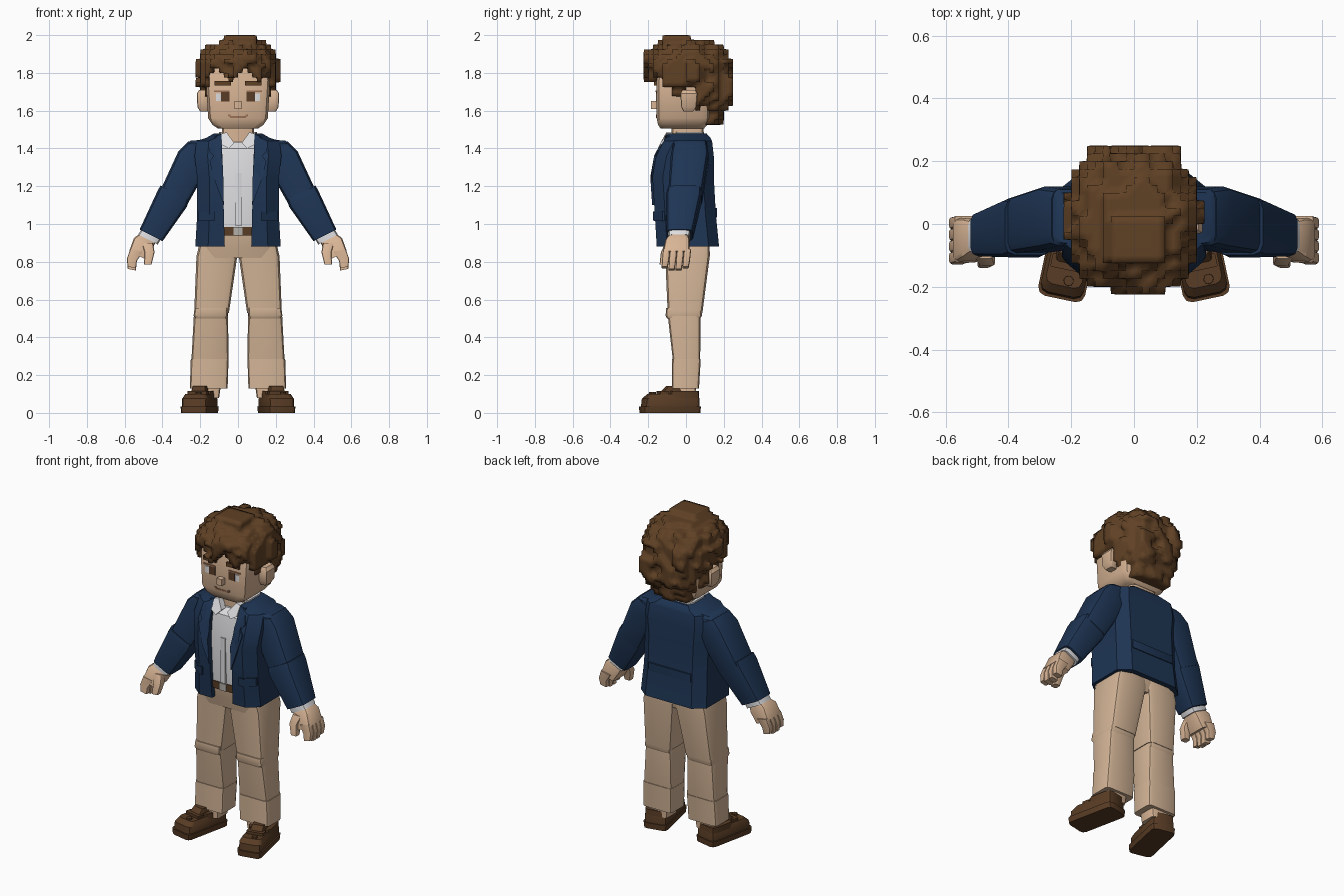
import bpy, bmesh, math
from mathutils import Vector, noise

if "Cube" in bpy.data.objects:
    bpy.data.objects.remove(bpy.data.objects["Cube"], do_unlink=True)


def material(name, *rgb):
    m = bpy.data.materials.new(name)
    m.use_nodes = True
    m.diffuse_color = (*rgb, 1)
    m.node_tree.nodes["Principled BSDF"].inputs["Base Color"].default_value = (*rgb, 1)
    return m


SKIN = material("skin", .69, .46, .30)
TAN = material("tan trousers", .65, .455, .305)
NAVY = material("navy cloth", .013, .035, .088)
HAIR = material("brown hair", .115, .052, .018)
LEATHER = material("brown leather", .098, .045, .018)
WHITE = material("white cotton", .72, .72, .74)
EYE = material("dark brown eye", .10, .045, .02)
LIP = material("lip", .32, .16, .09)
METAL = material("buckle metal", .45, .43, .40)


def finish(bm, name, *mats, angle=35):
    """Turn a bmesh into a named, shaded object."""
    bmesh.ops.recalc_face_normals(bm, faces=bm.faces)
    mesh = bpy.data.meshes.new(name)
    bm.to_mesh(mesh)
    bm.free()
    for m in mats:
        mesh.materials.append(m)
    obj = bpy.data.objects.new(name, mesh)
    bpy.context.collection.objects.link(obj)
    bpy.ops.object.select_all(action='DESELECT')
    obj.select_set(True)
    bpy.context.view_layer.objects.active = obj
    bpy.ops.object.shade_smooth_by_angle(angle=math.radians(angle))
    return obj


def skin_rings(name, rings, mats, slot=lambda i: 0):
    """Join equal rings of points into a capped solid."""
    bm = bmesh.new()
    rows = [[bm.verts.new(p) for p in ring] for ring in rings]
    n = len(rows[0])
    for a, b in zip(rows, rows[1:]):
        for i in range(n):
            j = (i + 1) % n
            bm.faces.new((a[i], a[j], b[j], b[i])).material_index = slot(i)
    bm.faces.new(rows[0])
    bm.faces.new(rows[-1])
    return finish(bm, name, *mats)


def loft(name, mat, sections, r=.3, side=1, tilt=0):
    """Solid through rounded rectangles given as x, y, z, half width, half depth."""
    t = math.radians(tilt)
    rings = []
    for x, y, z, hx, hy in sections:
        c = r * min(hx, hy)
        ring = []
        for q, (sx, sy) in enumerate(((1, 1), (-1, 1), (-1, -1), (1, -1))):
            for k in range(3):
                a = math.pi * (q / 2 + k / 4)
                u = sx * (hx - c) + c * math.cos(a)
                v = sy * (hy - c) + c * math.sin(a)
                ring.append((side * (x + u * math.cos(t)), y + v, z + u * math.sin(t)))
        rings.append(ring)
    return skin_rings(name, rings, [mat])


def box(name, mat, centre, half, side=1, r=.15):
    x, y, z = centre
    hx, hy, hz = half
    return loft(name, mat, [(x, y, z - hz, hx, hy), (x, y, z + hz, hx, hy)], r, side)


# Jacket: open C-shaped shell; rows hold z, half width, front y, back y, half gap
COAT = [(.88, .226, -.155, .175, .07), (1.05, .216, -.165, .158, .075),
        (1.25, .217, -.178, .147, .078), (1.36, .23, -.158, .147, .085),
        (1.44, .22, -.118, .138, .09), (1.455, .17, -.11, .13, .09), (1.478, .13, -.092, .11, .09)]
CORNER = .055   # depth of the slanted corners; their width is 0.3 of the half width


def coat_ring(z, hx, y0, y1, gap):
    def half(t):
        w, c = hx - t, hx * .3
        return [(gap, y0 + t), (max(gap, w - c), y0 + t), (w, y0 + CORNER),
                (w, y1 - CORNER), (max(gap, w - c), y1 - t)]
    def arc(t):
        h = half(t)
        return h + [(-x, y) for x, y in reversed(h)]
    return [(x, y, z) for x, y in arc(0) + arc(.03)[::-1]]


def coat_front(x, z):
    for a, b in zip(COAT, COAT[1:]):
        if z <= b[0]:
            f = (z - a[0]) / (b[0] - a[0])
            hx, y = (a[i] + (b[i] - a[i]) * f for i in (1, 2))
            return y + CORNER * max(0, (x - hx * .7) / (hx * .3))
    return COAT[-1][2]


skin_rings("jacket_body", [coat_ring(*row) for row in COAT], [NAVY, LEATHER],
           lambda i: 1 if 10 <= i <= 18 else 0)
box("jacket_back_band", NAVY, (0, .155, 1.06), (.145, .01, .025))

# Shirt, belt and hips
loft("shirt", WHITE, [(0, -.01, .98, .165, .13), (0, -.02, 1.25, .16, .13),
                      (0, -.01, 1.4, .14, .115), (0, .005, 1.435, .12, .095)])
box("shirt_placket", WHITE, (.003, -.146, 1.13), (.016, .008, .14))
loft("collar_band", WHITE, [(0, .02, 1.42, .105, .08), (0, .02, 1.487, .1, .075)])
loft("belt", LEATHER, [(0, 0, .94, .175, .145), (0, 0, .985, .175, .145)])
box("belt_buckle", METAL, (0, -.147, .963), (.024, .005, .022))
loft("hips", TAN, [(0, 0, .82, .15, .112), (0, 0, .88, .19, .12), (0, 0, .95, .18, .13)])

# Neck and head
loft("neck", SKIN, [(0, .008, 1.42, .085, .085), (0, .008, 1.56, .085, .085)])
loft("head", SKIN, [(0, -.02, 1.505, .105, .115), (0, -.018, 1.525, .135, .13),
                    (0, -.015, 1.56, .158, .14), (0, -.015, 1.76, .17, .14),
                    (0, 0, 1.88, .15, .13)])
box("nose", SKIN, (0, -.168, 1.63), (.018, .018, .02))
box("mouth", LIP, (0, -.154, 1.567), (.043, .004, .005))

for side, tag in ((1, "left"), (-1, "right")):
    # Face details
    box(tag + "_iris", EYE, (.067, -.156, 1.675), (.022, .004, .026), side)
    box(tag + "_eye_white", WHITE, (.103, -.155, 1.672), (.014, .004, .02), side)
    box(tag + "_eyelid", LIP, (.086, -.157, 1.703), (.04, .004, .004), side)
    box(tag + "_eyebrow", HAIR, (.08, -.16, 1.745), (.044, .01, .012), side)
    box(tag + "_mouth_corner", LIP, (.046, -.154, 1.574), (.006, .004, .005), side)
    loft(tag + "_ear", SKIN, [(.18, .012, 1.595, .02, .025), (.187, .015, 1.62, .028, .04),
                              (.19, .015, 1.69, .028, .045), (.185, .015, 1.71, .02, .035)],
         .3, side)

    # Collar, lapel and pocket as plates lying on the chest
    def plate(name, mat, outline, lift, thick):
        rings = [[(side * x, coat_front(x, z) - d, z) for x, z in outline]
                 for d in (lift, lift + thick)]
        skin_rings(tag + name, rings, [mat])
    plate("_shirt_collar", WHITE, [(.02, 1.43), (.05, 1.4), (.088, 1.42), (.088, 1.478), (.06, 1.485)], -.03, .042)
    plate("_lapel", NAVY, [(.088, 1.475), (.12, 1.465), (.155, 1.39), (.13, 1.36), (.15, 1.33),
                           (.12, 1.22), (.075, 1.1), (.078, 1.25)], -.005, .016)
    plate("_pocket_flap", NAVY, [(.125, 1.015), (.152, 1.015), (.212, 1.015),
                                 (.212, 1.065), (.152, 1.065), (.125, 1.065)], -.005, .015)

    # Sleeves, cuff and hand
    loft(tag + "_upper_sleeve", NAVY, [(.19, .022, 1.40, .082, .09), (.235, .02, 1.345, .09, .1),
                                       (.345, -.005, 1.13, .08, .09)], .4, side, 27)
    loft(tag + "_shoulder", NAVY, [(.2, .02, 1.35, .065, .088), (.2, .02, 1.43, .07, .09),
                                   (.19, .02, 1.445, .06, .08)], .4, side, -3)
    loft(tag + "_forearm_sleeve", NAVY, [(.335, -.008, 1.165, .085, .09), (.35, -.012, 1.13, .088, .094),
                                         (.46, -.033, .94, .068, .07)], .4, side, 27)
    loft(tag + "_cuff", WHITE, [(.45, -.035, .96, .058, .058), (.477, -.037, .918, .058, .058)], .4, side, 27)
    loft(tag + "_palm", SKIN, [(.475, -.037, .93, .046, .046), (.5, -.045, .9, .057, .064),
                               (.533, -.052, .835, .048, .07)], .35, side, 27)
    for i in range(4):
        y = .008 - i * .037
        drop = .012 * (i in (1, 2))
        loft(f"{tag}_finger_{i + 1}", SKIN,
             [(.537, y, .86, .034, .018), (.562, y - .005, .81, .027, .018),
              (.562, y - .01, .77 - drop, .022, .016)], .4, side, 12)
    loft(tag + "_thumb", SKIN, [(.48, -.085, .9, .03, .025), (.468, -.108, .85, .026, .025),
                                (.478, -.12, .785, .02, .02)], .4, side)

    # Trouser legs with knee fold and hem
    loft(tag + "_thigh", TAN, [(.1, .005, .92, .098, .12), (.112, .008, .83, .108, .118),
                               (.14, -.005, .53, .092, .092)], side=side)
    loft(tag + "_knee_fold", TAN, [(.145, -.012, .5, .085, .088), (.145, -.012, .515, .09, .096),
                                   (.142, -.01, .555, .088, .095)], .25, side)
    loft(tag + "_shin", TAN, [(.143, -.01, .53, .09, .088), (.148, .002, .29, .098, .073),
                              (.15, .002, .27, .095, .07)], side=side)
    loft(tag + "_hem", TAN, [(.15, .002, .285, .1, .076), (.155, -.003, .13, .1, .072)], side=side)
    loft(tag + "_ankle", SKIN, [(.165, -.005, .08, .065, .055), (.16, -.005, .15, .07, .058)], side=side)

    # Shoe, turned outward
    shoe = [
        loft("sole", LEATHER, [(0, 0, 0, .072, .155), (0, 0, .035, .076, .157)], .35),
        loft("upper", LEATHER, [(0, .002, .035, .07, .15), (0, .004, .075, .07, .147),
                                (0, .015, .1, .058, .13)], .4),
        loft("opening", LEATHER, [(0, .07, .07, .068, .08), (0, .07, .115, .068, .078)], .4),
        loft("tongue", LEATHER, [(0, -.005, .08, .045, .07), (0, .02, .142, .036, .035)], .3),
        box("strap", LEATHER, (0, -.04, .1), (.052, .022, .016)),
        loft("button", LEATHER, [(.015, -.095, .08, .018, .018), (.015, -.095, .11, .016, .016)], 1),
    ]
    for part in shoe:
        part.name = f"{tag}_shoe_{part.name}"
        part.location = (side * .203, -.085, 0)
        part.rotation_euler.z = side * math.radians(12)


# Hair: stepped curls grown on a small grid
def in_hair(x, y, z):
    wobble = noise.noise(Vector((x, y, z)) * 14)
    rise = z - 1.82 if z > 1.82 else (1.82 - z) / 2
    crown = (abs(x) / .213) ** 2.4 + (abs(y - .01) / .233) ** 2.4 + (rise / .157) ** 2.4
    hem = 1.72 if abs(x) > .15 else 1.785 + .03 * math.sin(x * 45)
    if y > .04:
        hem = 1.6
    if z > hem and crown < 1 + .3 * wobble:
        return True
    grow = min(1, (z - 1.52) / .14)
    if 1.525 < z < 1.87 and .06 < y < .17 + .07 * grow + .03 * wobble:
        return abs(x) < .115 + .055 * grow + .03 * wobble - max(0, y - .16) * .5
    if .155 < abs(x) < .185 and -.07 < y < -.01 and 1.675 < z < 1.8:
        return True
    return -.07 < x < .1 and -.12 < y < .03 and 1.9 < z < 2


STEP = .025
cells = {(i, j, k) for i in range(-10, 10) for j in range(-10, 11) for k in range(60, 80)
         if in_hair((i + .5) * STEP, (j + .5) * STEP, (k + .5) * STEP)}
bm = bmesh.new()
corner = {}
for cell in cells:
    for axis in range(3):
        for sign in (0, 1):
            near = list(cell)
            near[axis] += 2 * sign - 1
            if tuple(near) in cells:
                continue
            quad = []
            for a, b in ((0, 0), (1, 0), (1, 1), (0, 1)):
                p = list(cell)
                p[axis] += sign
                p[(axis + 1) % 3] += a
                p[(axis + 2) % 3] += b
                p = tuple(p)
                if p not in corner:
                    corner[p] = bm.verts.new(Vector(p) * STEP)
                quad.append(corner[p])
            bm.faces.new(quad if sign else quad[::-1])
hair = finish(bm, "hair", HAIR, angle=120)
soften = hair.modifiers.new("soften", 'SMOOTH')
soften.factor = .4
soften.iterations = 1
